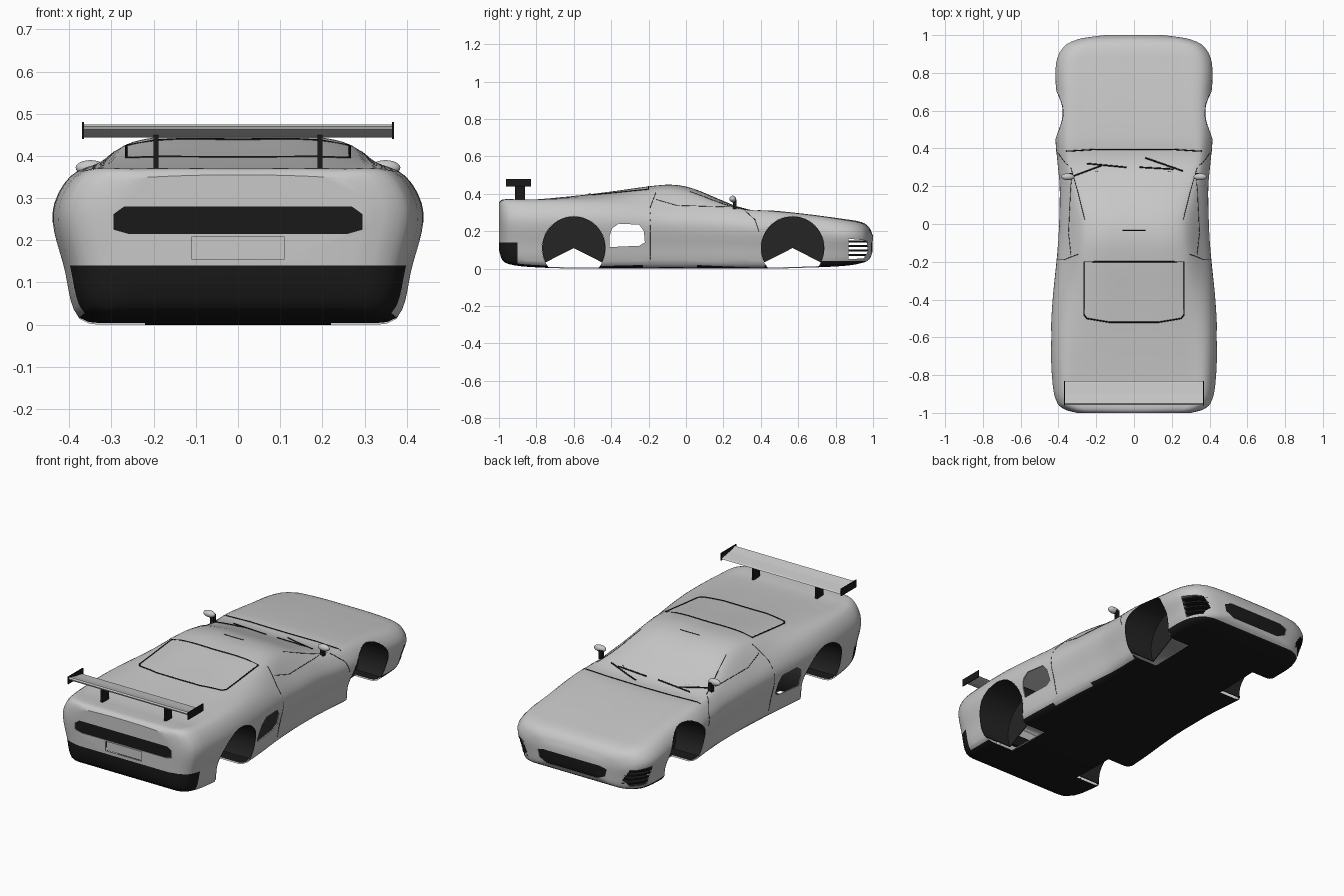
import bpy, bmesh, math
from mathutils import Vector
from mathutils.bvhtree import BVHTree

cube = bpy.data.objects.get("Cube")
if cube:
    bpy.data.objects.remove(cube, do_unlink=True)


def material(name, value):
    mat = bpy.data.materials.new(name)
    mat.use_nodes = True
    color = (value, value, value, 1)
    mat.diffuse_color = color
    mat.node_tree.nodes["Principled BSDF"].inputs["Base Color"].default_value = color
    return mat


PAINT = material("light grey paint", 0.58)
BLACK = material("black plastic", 0.01)
DARK = material("dark liner", 0.018)


def add_object(name, bm, *mats):
    mesh = bpy.data.meshes.new(name)
    bmesh.ops.recalc_face_normals(bm, faces=bm.faces)
    bm.to_mesh(mesh)
    bm.free()
    for mat in mats:
        mesh.materials.append(mat)
    obj = bpy.data.objects.new(name, mesh)
    bpy.context.collection.objects.link(obj)
    return obj


def apply(obj, kind, **settings):
    mod = obj.modifiers.new(kind, kind)
    for key, value in settings.items():
        setattr(mod, key, value)
    bpy.context.view_layer.objects.active = obj
    bpy.ops.object.modifier_apply(modifier=mod.name)


def smooth(obj, degrees=35):
    bpy.ops.object.select_all(action='DESELECT')
    obj.select_set(True)
    bpy.context.view_layer.objects.active = obj
    bpy.ops.object.shade_smooth_by_angle(angle=math.radians(degrees))


def prism(name, outline, start, end, mat=None, axis=0):
    """Extrude a flat outline along the given axis."""
    bm = bmesh.new()
    rings = []
    for t in (start, end):
        ring = []
        for p in outline:
            co = list(p)
            co.insert(axis, t)
            ring.append(bm.verts.new(co))
        rings.append(ring)
    bm.faces.new(rings[0])
    bm.faces.new(rings[1])
    for i in range(len(outline)):
        j = (i + 1) % len(outline)
        bm.faces.new((rings[0][i], rings[0][j], rings[1][j], rings[1][i]))
    return add_object(name, bm, *([mat] if mat else []))


def box(a0, a1, b0, b1):
    return [(a0, b0), (a1, b0), (a1, b1), (a0, b1)]


def spline(rows, u):
    """Smooth interpolation of rows keyed by their first value."""
    i = 0
    while i < len(rows) - 2 and u > rows[i + 1][0]:
        i += 1

    def slope(k, c):
        a, b = rows[max(k - 1, 0)], rows[min(k + 1, len(rows) - 1)]
        return (b[c] - a[c]) / (b[0] - a[0])
    p, q = rows[i], rows[i + 1]
    d = q[0] - p[0]
    t = (u - p[0]) / d
    s = t * t * (3 - 2 * t)
    return [p[c] + (q[c] - p[c]) * s + d * t * (1 - t) * ((1 - t) * slope(i, c) - t * slope(i + 1, c))
            for c in range(1, len(p))]


# Body stations: y, bottom, half width, shoulder height, roof half width, roof edge, top
STATIONS = [
    (-1, .1, .3, .34, .2, .35, .355), (-.985, .05, .36, .355, .22, .366, .368),
    (-.95, .025, .405, .362, .26, .37, .37), (-.85, .01, .43, .36, .29, .366, .367),
    (-.6, 0, .44, .36, .27, .384, .388), (-.4, 0, .43, .355, .26, .404, .411),
    (-.2, 0, .41, .345, .26, .425, .438), (-.08, 0, .4, .335, .25, .432, .447),
    (.03, 0, .395, .33, .25, .414, .43), (.2, 0, .393, .32, .29, .35, .362),
    (.33, 0, .405, .31, .33, .314, .312), (.45, 0, .415, .3, .3, .31, .31),
    (.65, .005, .41, .28, .25, .29, .29), (.85, .015, .412, .25, .25, .262, .264),
    (.94, .03, .37, .23, .22, .245, .248), (.98, .05, .29, .2, .18, .215, .22),
    (1, .09, .16, .16, .1, .17, .175)]


def section(y, count=96):
    zb, w, zs, wr, zr, zt = spline(STATIONS, y)
    h = zs - zb
    half = [(0, zb), (.5 * w, zb), (.78 * w, zb), (.88 * w, zb + .06 * h), (.94 * w, zb + .34 * h),
            (w, zb + .74 * h), (.88 * w, zs), (wr, zr)]
    loop = half + [(0, zt)] + [(-x, z) for x, z in reversed(half)]
    keys, u = [], 0
    for k, p in enumerate(loop):
        if k:
            u += math.dist(p, loop[k - 1])
        keys.append((u, *p))
    points = [spline(keys, u * k / count) for k in range(count)]
    return [(x, y, max(z, zb)) for x, z in points]


# Main body loft
bm = bmesh.new()
levels = []
for a, b in zip(STATIONS, STATIONS[1:]):
    steps = max(3, round((b[0] - a[0]) / .03))
    levels += [a[0] + (b[0] - a[0]) * k / steps for k in range(steps)]
levels.append(1)
rings = [[bm.verts.new(p) for p in section(y)] for y in levels]
for r, s in zip(rings, rings[1:]):
    for i in range(len(r)):
        j = (i + 1) % len(r)
        bm.faces.new((r[i], r[j], s[j], s[i]))
bm.faces.new(rings[0])
bm.faces.new(rings[-1])
bmesh.ops.recalc_face_normals(bm, faces=bm.faces)
# Colour borders of the rear bumper and the front lip
for co, no in (((0, -.9, 0), (0, 1, 0)), ((0, .72, 0), (0, 1, 0)),
               ((0, 0, .14), (0, 0, 1)), ((0, 0, .04), (0, 0, 1))):
    bmesh.ops.bisect_plane(bm, geom=bm.verts[:] + bm.edges[:] + bm.faces[:], dist=1e-5,
                           plane_co=co, plane_no=no)
for f in bm.faces:
    f.normal_update()
    c = f.calc_center_median()
    bumper = c.y < -.9 and c.z < .14
    lip = c.y > .72 and c.z < .04
    floor = c.z < .04 and f.normal.z < -.8
    f.material_index = int(bumper or lip or floor)
surface = BVHTree.FromBMesh(bm)
body = add_object("body_shell", bm, PAINT, BLACK)
solid = body.copy()
solid.data = body.data.copy()
bpy.context.collection.objects.link(solid)
apply(body, 'SOLIDIFY', thickness=.006, offset=-1)


def cut(outline, start, end, axis=0):
    cutter = prism("cutter", outline, start, end, None, axis)
    apply(body, 'BOOLEAN', object=cutter, operation='DIFFERENCE', solver='EXACT')
    bpy.data.objects.remove(cutter, do_unlink=True)


def fitted(name, outline, start, end, mat, axis=0):
    """A prism trimmed to the outside of the body."""
    obj = prism(name, outline, start, end, mat, axis)
    apply(obj, 'BOOLEAN', object=solid, operation='INTERSECT', solver='EXACT')
    obj.data.materials.clear()
    obj.data.materials.append(mat)
    for f in obj.data.polygons:
        f.material_index = 0
    smooth(obj)
    return obj


def arc(y, radius, start, end, count=40):
    return [(y + radius * math.cos(math.radians(start + (end - start) * k / count)),
             .11 + radius * math.sin(math.radians(start + (end - start) * k / count)))
            for k in range(count + 1)]


# Wheel wells with fan shaped inner walls
for place, y in (("rear", -.6), ("front", .57)):
    for side, s in (("left", 1), ("right", -1)):
        cut(arc(y, .17, 0, 360, 48)[:-1], s * .22, s * .6)
        ring = arc(y, .1695, -27, 207) + arc(y, .166, 207, -27)
        fitted(f"{place}_{side}_well_liner", ring, s * .222, s * .6, DARK)
        prism(f"{place}_{side}_well_wall", arc(y, .169, -27, 207) + [(y, .11)], s * .218, s * .222, DARK)

# Side intakes and front corner vents
cut([(-.41, .115), (-.41, .17), (-.395, .215), (-.36, .24), (-.25, .235),
     (-.225, .2), (-.22, .14), (-.25, .122)], -.6, .6)
cut([(.87, .05), (.87, .16), (.965, .15), (.972, .09), (.95, .055)], -.6, .6)
for i in range(4):
    z = .068 + i * .024
    for side, s in (("left", 1), ("right", -1)):
        fitted(f"{side}_vent_slat_{i + 1}", box(.868, .972, z, z + .009), s * .27, s * .5, BLACK)

# Rear and front grilles, number plate recess
rear_outline = [(-.26, .215), (.26, .215), (.295, .225), (.295, .262), (.27, .28),
                (-.27, .28), (-.295, .262), (-.295, .225)]
nose_outline = [(-.15, .072), (.15, .072), (.2, .095), (.21, .135), (.17, .148),
                (-.17, .148), (-.21, .135), (-.2, .095)]
cut(rear_outline, -1.1, -.96, 1)
fitted("rear_grille", rear_outline, -1.1, -.96, BLACK, 1).location.y = .003
cut(nose_outline, .976, 1.1, 1)
fitted("nose_grille", nose_outline, .976, 1.1, BLACK, 1).location.y = -.003
plate = box(-.11, .11, .156, .208)
cut(plate, -1.1, -.97, 1)
fitted("number_plate_recess", plate, -1.1, -.97, PAINT, 1).location.y = .008
smooth(body)
bpy.data.objects.remove(solid, do_unlink=True)

# Exhaust surround
exhaust = prism("exhaust_surround", box(-.05, .05, .095, .13), -1, -.96, BLACK, 1)
apply(exhaust, 'BEVEL', width=.008, segments=2)


def trim(name, points, radius, side=0, mat=BLACK):
    """Thin line laid on the body, dropped from above or pushed in from one side."""
    hits = []
    for a, b in zip(points, points[1:]):
        for k in range(9):
            p = Vector(a).lerp(Vector(b), k / 8)
            start = Vector((side, p.x, p.y)) if side else Vector((p.x, p.y, 1))
            hit = surface.ray_cast(start, Vector((-side, 0, 0 if side else -1)))[0]
            if hit:
                hits.append(hit)
    curve = bpy.data.curves.new(name, 'CURVE')
    curve.dimensions = '3D'
    curve.bevel_depth = radius
    curve.bevel_resolution = 1
    line = curve.splines.new('POLY')
    line.points.add(len(hits) - 1)
    for point, hit in zip(line.points, hits):
        point.co = (*hit, 1)
    curve.materials.append(mat)
    bpy.context.collection.objects.link(bpy.data.objects.new(name, curve))


# Engine cover frame, glass seams and wipers
trim("engine_cover_frame", [(-.25, -.5), (-.265, -.48), (-.265, -.2), (.265, -.2), (.265, -.48),
                            (.25, -.5), (.13, -.52), (-.13, -.52), (-.25, -.5)], .0035)
trim("windscreen_base_seam", [(-.36, .385), (-.2, .395), (.2, .395), (.36, .385)], .003)
trim("roof_seam", [(-.06, -.035), (.06, -.035)], .002)
for x, y, x2, y2 in ((-.25, .32, -.04, .3), (-.33, .25, -.17, .31), (.06, .35, .26, .28), (.03, .3, .21, .29)):
    trim("wiper", [(x, y), (x2, y2)], .004)

for side, s in (("left", 1), ("right", -1)):
    trim(f"{side}_windscreen_pillar_seam", [(s * .335, .3), (s * .3, .18), (s * .26, .02)], .0015)
    trim(f"{side}_door_seam", [(-.19, .05), (-.19, .33), (-.16, .41)], .0015, s)
    trim(f"{side}_door_front_seam", [(.39, .2), (.37, .26), (.31, .315)], .0015, s)
    trim(f"{side}_window_seam", [(.28, .328), (-.05, .338), (-.16, .37)], .0015, s)
    # Door mirrors
    bm = bmesh.new()
    bmesh.ops.create_uvsphere(bm, u_segments=20, v_segments=12, radius=1)
    bmesh.ops.scale(bm, vec=(.035, .018, .018), verts=bm.verts)
    mirror = add_object(f"{side}_mirror", bm, PAINT)
    mirror.location = (s * .35, .25, .372)
    smooth(mirror, 60)
    prism(f"{side}_mirror_stem", box(s * .325, s * .345, .25, .27), .32, .37, BLACK, 2)
    # Wing struts and end plates
    prism(f"{side}_wing_strut", box(-.915, -.86, .355, .455), s * .188, s * .2, BLACK)
    prism(f"{side}_wing_end_plate", box(-.962, -.83, .44, .48), s * .365, s * .37, BLACK)

# Rear wing blade
prism("rear_wing", [(-.958, .47), (-.95, .475), (-.9, .462), (-.84, .452), (-.832, .447),
                    (-.85, .444), (-.91, .448), (-.955, .462)], -.366, .366, PAINT)
